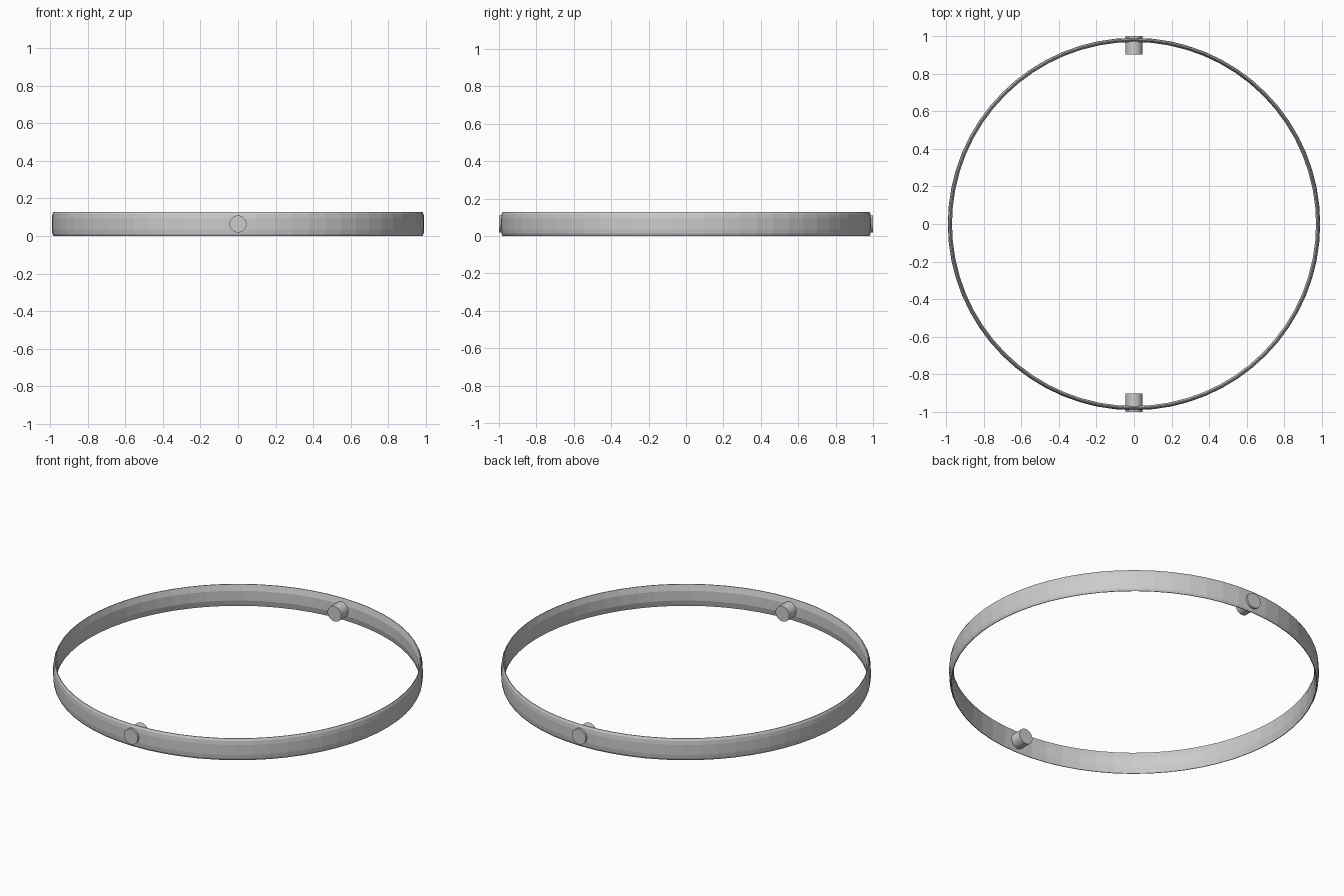
import bpy, bmesh
from math import pi, cos, sin

if "Cube" in bpy.data.objects:
    bpy.data.objects.remove(bpy.data.objects["Cube"])

SEGMENTS = 64
HEIGHT = 0.128


def finish(bm, name):
    bmesh.ops.recalc_face_normals(bm, faces=bm.faces)
    mesh = bpy.data.meshes.new(name)
    bm.to_mesh(mesh)
    bm.free()
    obj = bpy.data.objects.new(name, mesh)
    bpy.context.collection.objects.link(obj)
    return obj


# Thin hoop: bevelled cross-section (radius, height) swept around z
profile = [(0.981, 0.0), (0.987, 0.012), (0.990, 0.035), (0.990, HEIGHT - 0.035),
           (0.987, HEIGHT - 0.012), (0.981, HEIGHT), (0.977, HEIGHT),
           (0.968, HEIGHT - 0.035), (0.968, 0.035), (0.977, 0.0)]
bm = bmesh.new()
rings = []
for i in range(SEGMENTS):
    a = 2 * pi * i / SEGMENTS
    rings.append([bm.verts.new((r * cos(a), r * sin(a), z)) for r, z in profile])
n = len(profile)
for i in range(SEGMENTS):
    p, q = rings[i], rings[(i + 1) % SEGMENTS]
    for j in range(n):
        k = (j + 1) % n
        bm.faces.new((p[j], q[j], q[k], p[k]))
finish(bm, "hoop_band")

# Pivot pins passing through the band at front and back
for name, side in (("front_pin", -1), ("back_pin", 1)):
    bpy.ops.mesh.primitive_cylinder_add(vertices=32, radius=0.045, depth=0.10,
                                        location=(0, side * 0.95, HEIGHT / 2),
                                        rotation=(pi / 2, 0, 0))
    pin = bpy.context.object
    pin.name = name
    bpy.ops.object.shade_smooth_by_angle()
